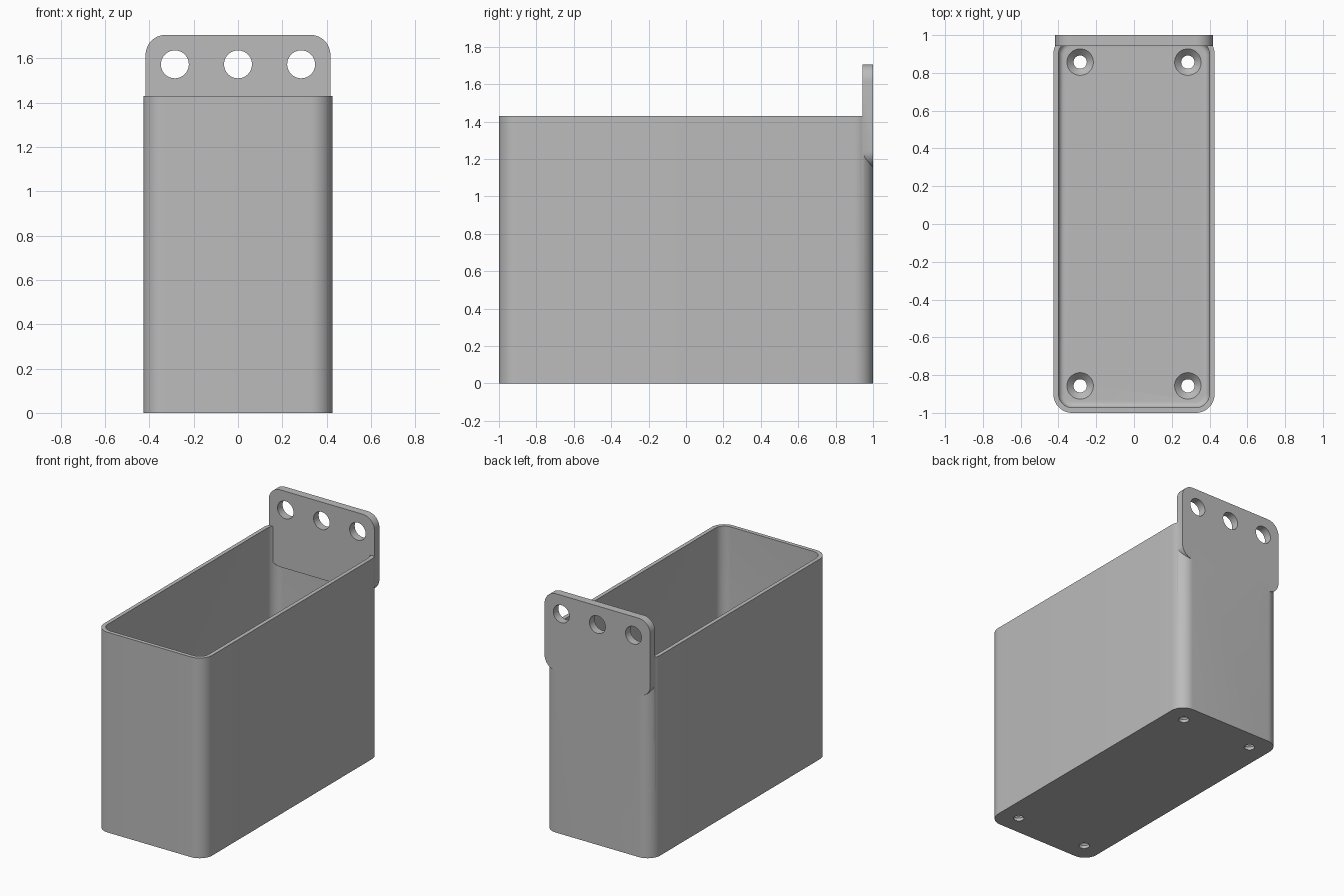
import bpy, bmesh, math

if "Cube" in bpy.data.objects:
    bpy.data.objects.remove(bpy.data.objects["Cube"], do_unlink=True)

# One plain grey material
grey = bpy.data.materials.new("light_grey")
grey.use_nodes = True
GREY = (0.5, 0.5, 0.5, 1)
grey.diffuse_color = GREY
grey.node_tree.nodes["Principled BSDF"].inputs["Base Color"].default_value = GREY

HALF_X, HALF_Y, HEIGHT = 0.427, 1.0, 1.43
WALL, FLOOR, CORNER = 0.028, 0.057, 0.1
TAB_X, TAB_FRONT, TAB_LOW, TAB_TOP, TAB_R = 0.417, 0.943, 1.155, 1.706, 0.09
HOLE_X, HOLE_Y, HOLE_Z = 0.285, 0.857, 1.573


def rounded_rect(hx, hy, r, steps=12):
    """Counter-clockwise outline centred on the origin."""
    pts = []
    for k, (sx, sy) in enumerate([(1, 1), (-1, 1), (-1, -1), (1, -1)]):
        for i in range(steps + 1):
            a = (k + i / steps) * math.pi / 2
            pts.append((sx * (hx - r) + r * math.cos(a), sy * (hy - r) + r * math.sin(a)))
    return pts


def circle(r, n=48):
    return [(r * math.cos(2 * math.pi * i / n), r * math.sin(2 * math.pi * i / n)) for i in range(n)]


def loft(name, rings):
    """Closed solid skinned through (outline, height) rings."""
    bm = bmesh.new()
    loops = [[bm.verts.new((x, y, z)) for x, y in outline] for outline, z in rings]
    for a, b in zip(loops, loops[1:]):
        for i in range(len(a)):
            j = (i + 1) % len(a)
            bm.faces.new((a[i], a[j], b[j], b[i]))
    bm.faces.new(loops[0][::-1])
    bm.faces.new(loops[-1])
    bmesh.ops.recalc_face_normals(bm, faces=bm.faces)
    mesh = bpy.data.meshes.new(name)
    bm.to_mesh(mesh)
    bm.free()
    mesh.materials.append(grey)
    obj = bpy.data.objects.new(name, mesh)
    bpy.context.collection.objects.link(obj)
    return obj


def combine(target, tool, operation):
    """Apply a boolean and discard the tool."""
    mod = target.modifiers.new(operation, "BOOLEAN")
    mod.operation, mod.solver, mod.object = operation, "EXACT", tool
    bpy.context.view_layer.objects.active = target
    bpy.ops.object.modifier_apply(modifier=mod.name)
    bpy.data.objects.remove(tool, do_unlink=True)


# Bin: outer shell, rim, inner walls and a small fillet round the floor
def inner(inset):
    d = WALL + inset
    return rounded_rect(HALF_X - d, HALF_Y - d, CORNER - d)


FILLET = 0.03
shell = rounded_rect(HALF_X, HALF_Y, CORNER)
rings = [(shell, 0), (shell, HEIGHT), (inner(0), HEIGHT)]
for i in range(7):
    a = i / 6 * math.pi / 2
    rings.append((inner(FILLET * (1 - math.cos(a))), FLOOR + FILLET * (1 - math.sin(a))))
storage_bin = loft("storage_bin", rings)

# Countersunk screw holes in the floor
for sx in (-1, 1):
    for sy in (-1, 1):
        cutter = loft("screw_cutter", [(circle(0.035), -0.1), (circle(0.035), FLOOR - 0.035),
                                       (circle(0.07), FLOOR), (circle(0.07), FLOOR + 0.02)])
        cutter.location = (sx * HOLE_X, sy * HOLE_Y, 0)
        combine(storage_bin, cutter, "DIFFERENCE")

# Upright hanging tab, drilled three times
tab_outline = rounded_rect(TAB_X, (TAB_TOP - TAB_LOW) / 2, TAB_R)
tab = loft("hanging_tab", [(tab_outline, 0), (tab_outline, HALF_Y - TAB_FRONT)])
tab.rotation_euler.x = math.pi / 2
tab.location = (0, HALF_Y, (TAB_TOP + TAB_LOW) / 2)
for x in (-HOLE_X, 0, HOLE_X):
    drill = loft("tab_drill", [(circle(0.063), -0.2), (circle(0.063), 0.2)])
    drill.rotation_euler.x = math.pi / 2
    drill.location = (x, HALF_Y, HOLE_Z)
    combine(tab, drill, "DIFFERENCE")
combine(storage_bin, tab, "UNION")

# Smooth curves, crisp edges
bpy.ops.object.select_all(action="DESELECT")
storage_bin.select_set(True)
bpy.context.view_layer.objects.active = storage_bin
bpy.ops.object.shade_smooth_by_angle(angle=math.radians(30))
